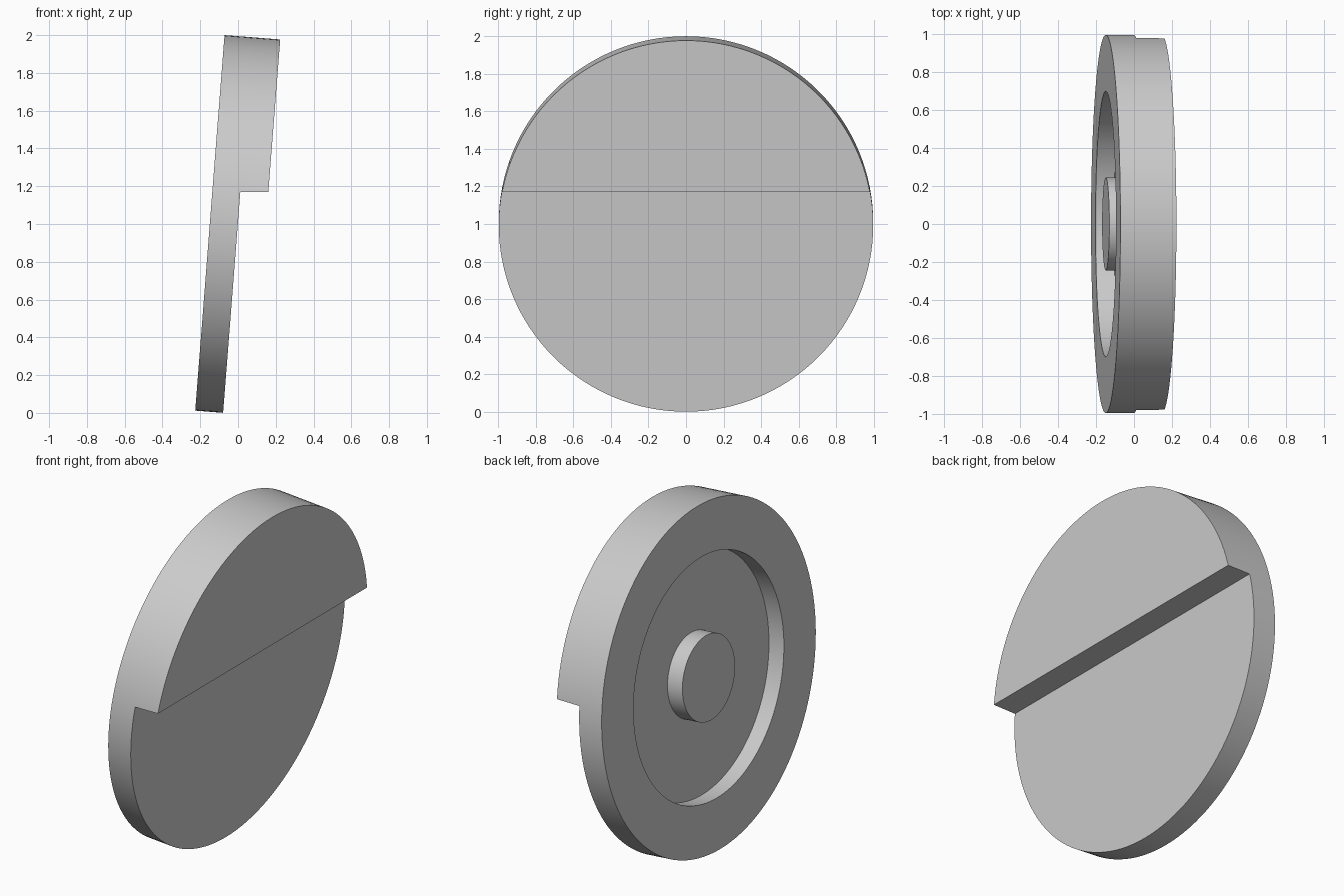
import bpy, bmesh, math
from mathutils import Matrix, Vector

cube = bpy.data.objects.get("Cube")
if cube:
    bpy.data.objects.remove(cube)

TILT = math.radians(4.46)
RADIUS, PLATE, FULL = 0.997, 0.148, 0.296
RECESS_R, BOSS_R, DEPTH = 0.70, 0.245, 0.098
STEP_Z = 1.17
SEGMENTS = 128
# Local x is the disc axis; the recessed face sits at local x = 0
FRAME = Matrix.Translation((-0.149, 0, 1.006)) @ Matrix.Rotation(TILT, 4, 'Y')

grey = bpy.data.materials.new("light grey")
grey.use_nodes = True
colour = (0.6, 0.6, 0.6, 1)
grey.diffuse_color = colour
grey.node_tree.nodes["Principled BSDF"].inputs["Base Color"].default_value = colour


def make_object(name, bm):
    bmesh.ops.recalc_face_normals(bm, faces=bm.faces)
    mesh = bpy.data.meshes.new(name)
    bm.to_mesh(mesh)
    bm.free()
    mesh.materials.append(grey)
    obj = bpy.data.objects.new(name, mesh)
    bpy.context.collection.objects.link(obj)
    return obj


# Stepped disc: rings along the axis, joined by bands, closed by flat caps
bm = bmesh.new()
profile = [(0, BOSS_R), (DEPTH, BOSS_R), (DEPTH, RECESS_R),
           (0, RECESS_R), (0, RADIUS), (FULL, RADIUS)]
rings = []
for x, r in profile:
    angles = [math.tau * i / SEGMENTS for i in range(SEGMENTS)]
    rings.append([bm.verts.new((x, r * math.cos(a), r * math.sin(a))) for a in angles])
for a, b in zip(rings, rings[1:]):
    for i in range(SEGMENTS):
        j = (i + 1) % SEGMENTS
        bm.faces.new((a[i], a[j], b[j], b[i]))
bm.faces.new(rings[0])
bm.faces.new(rings[-1])
bm.transform(FRAME)
disc = make_object("stepped_disc", bm)

# Cutter thins the lower part, leaving a level shelf under the raised part
bm = bmesh.new()
low, origin = FRAME @ Vector((PLATE, 0, -1.5)), FRAME @ Vector((PLATE, 0, 0))
corner_x = origin.x + (STEP_Z - origin.z) * math.tan(TILT)
outline = [(corner_x, STEP_Z), (1, STEP_Z), (1, low.z), (low.x, low.z)]
face = bm.faces.new([bm.verts.new((x, -2, z)) for x, z in outline])
extruded = bmesh.ops.extrude_face_region(bm, geom=[face])["geom"]
bmesh.ops.translate(bm, vec=(0, 4, 0),
                    verts=[v for v in extruded if isinstance(v, bmesh.types.BMVert)])
cutter = make_object("step_cutter", bm)
cutter.hide_render = True

cut = disc.modifiers.new("step", 'BOOLEAN')
cut.operation = 'DIFFERENCE'
cut.solver = 'EXACT'
cut.object = cutter
bpy.ops.object.select_all(action='DESELECT')
disc.select_set(True)
bpy.context.view_layer.objects.active = disc
bpy.ops.object.modifier_apply(modifier=cut.name)
bpy.data.objects.remove(cutter)
bpy.ops.object.shade_smooth_by_angle(angle=math.radians(30))
